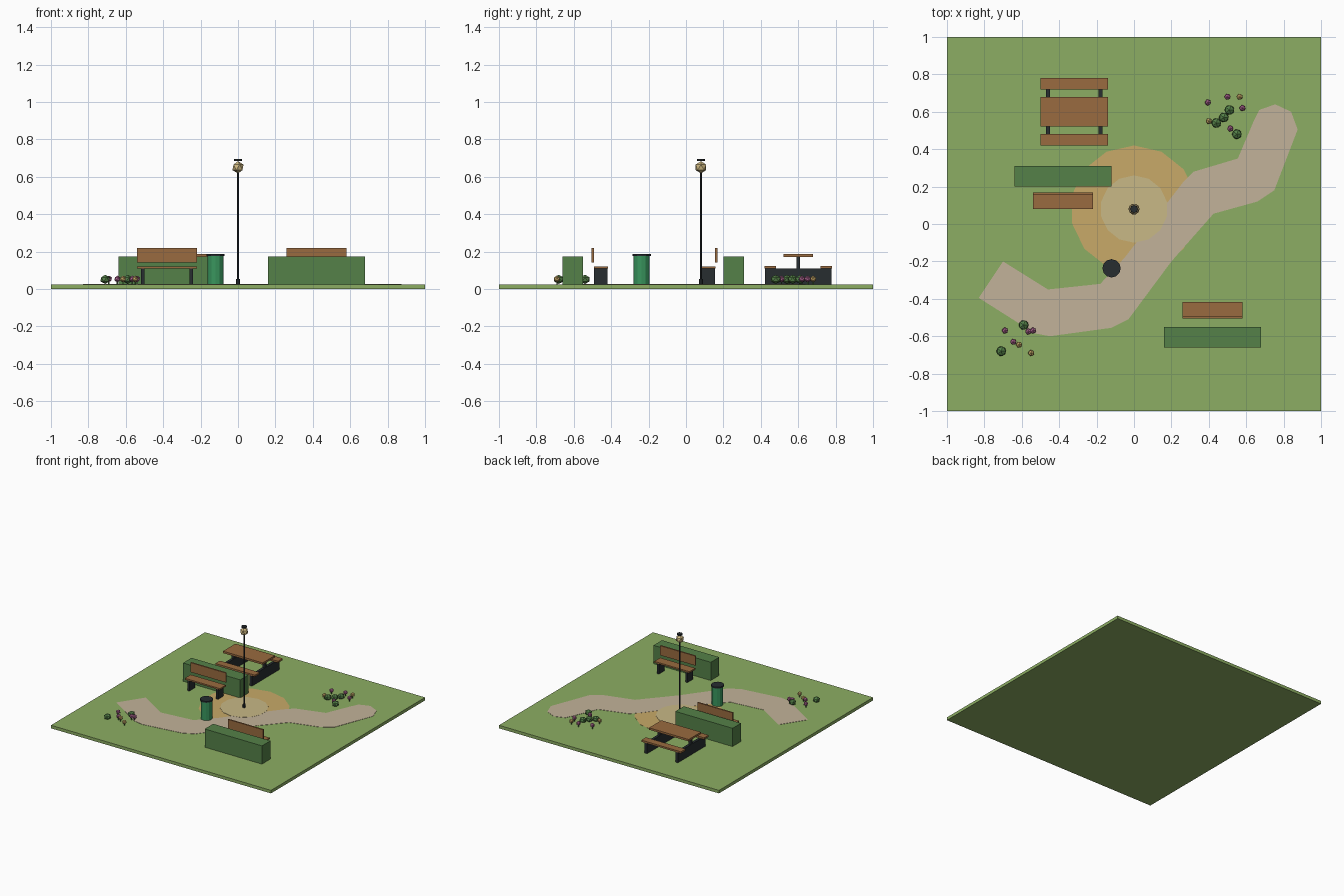
import bpy, bmesh, math
from mathutils import Matrix, Vector

cube = bpy.data.objects.get("Cube")
if cube:
    bpy.data.objects.remove(cube)


def material(name, r, g, b):
    mat = bpy.data.materials.new(name)
    mat.use_nodes = True
    mat.diffuse_color = (r, g, b, 1)
    bsdf = next(n for n in mat.node_tree.nodes if n.type == 'BSDF_PRINCIPLED')
    bsdf.inputs["Base Color"].default_value = (r, g, b, 1)
    bsdf.inputs["Roughness"].default_value = 0.9
    return mat


GRASS = material("grass green", .265, .42, .125)
PATH = material("path beige", .54, .45, .32)
SAND = material("sand orange", .58, .40, .14)
PAVING = material("paving cream", .58, .48, .24)
WOOD = material("bench wood", .32, .145, .05)
HEDGE = material("hedge green", .09, .22, .065)
BIN = material("bin green", .04, .30, .11)
IRON = material("dark iron", .02, .026, .03)
PINK = material("flower pink", .42, .13, .28)
GLOW = material("lamp cream", .62, .48, .22)

TOP = 0.025  # ground surface


def finish(name, bm, mat):
    bmesh.ops.recalc_face_normals(bm, faces=bm.faces[:])
    mesh = bpy.data.meshes.new(name)
    bm.to_mesh(mesh)
    bm.free()
    mesh.materials.append(mat)
    obj = bpy.data.objects.new(name, mesh)
    bpy.context.collection.objects.link(obj)
    return obj


def box(name, mat, xs, ys, zs):
    bm = bmesh.new()
    size = [s[1] - s[0] for s in (xs, ys, zs)]
    mid = [(s[0] + s[1]) / 2 for s in (xs, ys, zs)]
    bmesh.ops.create_cube(bm, size=1, matrix=Matrix.Translation(mid) @ Matrix.Diagonal((*size, 1)))
    return finish(name, bm, mat)


def cylinder(name, mat, x, y, radius, zs, sides, turn=0, top_radius=None):
    bm = bmesh.new()
    bmesh.ops.create_cone(
        bm, cap_ends=True, segments=sides, radius1=radius,
        radius2=radius if top_radius is None else top_radius, depth=zs[1] - zs[0],
        matrix=Matrix.Translation((x, y, sum(zs) / 2)) @ Matrix.Rotation(turn, 4, 'Z'))
    return finish(name, bm, mat)


def ball(name, mat, x, y, z, radius, squash=1):
    bm = bmesh.new()
    bmesh.ops.create_icosphere(
        bm, subdivisions=1, radius=radius,
        matrix=Matrix.Translation((x, y, z)) @ Matrix.Diagonal((1, 1, squash, 1)))
    return finish(name, bm, mat)


def plate(name, mat, outline, z):
    bm = bmesh.new()
    face = bm.faces.new([bm.verts.new((x, y, TOP)) for x, y in outline])
    top = bmesh.ops.extrude_face_region(bm, geom=[face])["geom"]
    for v in top:
        if isinstance(v, bmesh.types.BMVert):
            v.co.z = z
    bmesh.ops.triangulate(bm, faces=bm.faces[:])
    return finish(name, bm, mat)


# Ground, round plaza and winding path
box("ground", GRASS, (-1, 1), (-1, 1), (0, TOP))
cylinder("sand_ring", SAND, 0, .08, .34, (TOP, TOP + .001), 14)
plate("path", PATH, [
    (-.70, -.20), (-.83, -.395), (-.53, -.585), (-.45, -.60), (-.12, -.555), (-.03, -.51),
    (.20, -.20), (.425, .055), (.66, .12), (.75, .18), (.875, .505), (.84, .60),
    (.755, .64), (.67, .61), (.64, .55), (.555, .35), (.32, .28), (.26, .22),
    (-.05, -.18), (-.18, -.32), (-.46, -.35)], TOP + .002)
cylinder("plaza_centre", PAVING, 0, .08, .18, (TOP, TOP + .003), 14)


# Park benches: facing is the direction along y that the seat opens to
def bench(label, x, y, facing):
    def span(a, b):
        return sorted((y + facing * a, y + facing * b))
    box(label + "_seat", WOOD, (x - .16, x + .16), span(-.035, .042), (.11, .122))
    box(label + "_back", WOOD, (x - .16, x + .16), span(-.046, -.034), (.143, .221))
    for side in (-1, 1):
        leg = x + side * .13
        box(label + "_leg", IRON, (leg - .009, leg + .009), span(-.034, .038), (TOP, .112))


bench("rear_bench", -.38, .122, -1)
bench("front_bench", .42, -.458, 1)

# Clipped hedges
box("rear_hedge", HEDGE, (-.64, -.12), (.20, .31), (TOP, .175))
box("front_hedge", HEDGE, (.16, .68), (-.66, -.55), (TOP, .175))

# Picnic table with two side seats on a pair of iron frames
tx, ty = -.32, .60
box("table_top", WOOD, (tx - .18, tx + .18), (ty - .08, ty + .08), (.171, .187))
for side in (-1, 1):
    sy = ty + side * .15
    box("table_seat", WOOD, (tx - .18, tx + .18), (sy - .03, sy + .03), (.11, .124))
    fx = tx + side * .14
    box("table_frame", IRON, (fx - .011, fx + .011), (ty - .178, ty + .178), (TOP, .11))
    box("table_post", IRON, (fx - .011, fx + .011), (ty - .01, ty + .01), (.11, .172))

# Litter bin
cylinder("bin_body", BIN, -.12, -.237, .043, (TOP, .178), 12)
cylinder("bin_lid", IRON, -.12, -.237, .049, (.176, .187), 12)

# Lamp post
cylinder("lamp_base", IRON, 0, .08, .011, (TOP, .055), 8)
cylinder("lamp_pole", IRON, 0, .08, .005, (.05, .625), 8)
ball("lamp_globe", GLOW, 0, .08, .651, .033)
cylinder("lamp_cap", IRON, 0, .08, .021, (.684, .696), 8)

# Flower beds: low shrubs with small blooms between them
for x, y in [(.44, .54), (.48, .57), (.51, .61), (.55, .48), (-.59, -.54), (-.71, -.68)]:
    ball("shrub", HEDGE, x, y, .052, .029, .85)

pink = [(.395, .65), (.50, .68), (.58, .62), (.515, .51),
        (-.69, -.57), (-.645, -.63), (-.54, -.57), (-.565, -.575)]
peach = [(.40, .55), (.565, .68), (-.615, -.645), (-.55, -.69)]
for mat, spots in ((PINK, pink), (SAND, peach)):
    for x, y in spots:
        cylinder("flower_stem", HEDGE, x, y, .004, (TOP, .05), 5)
        ball("flower_head", mat, x, y, .054, .018)
